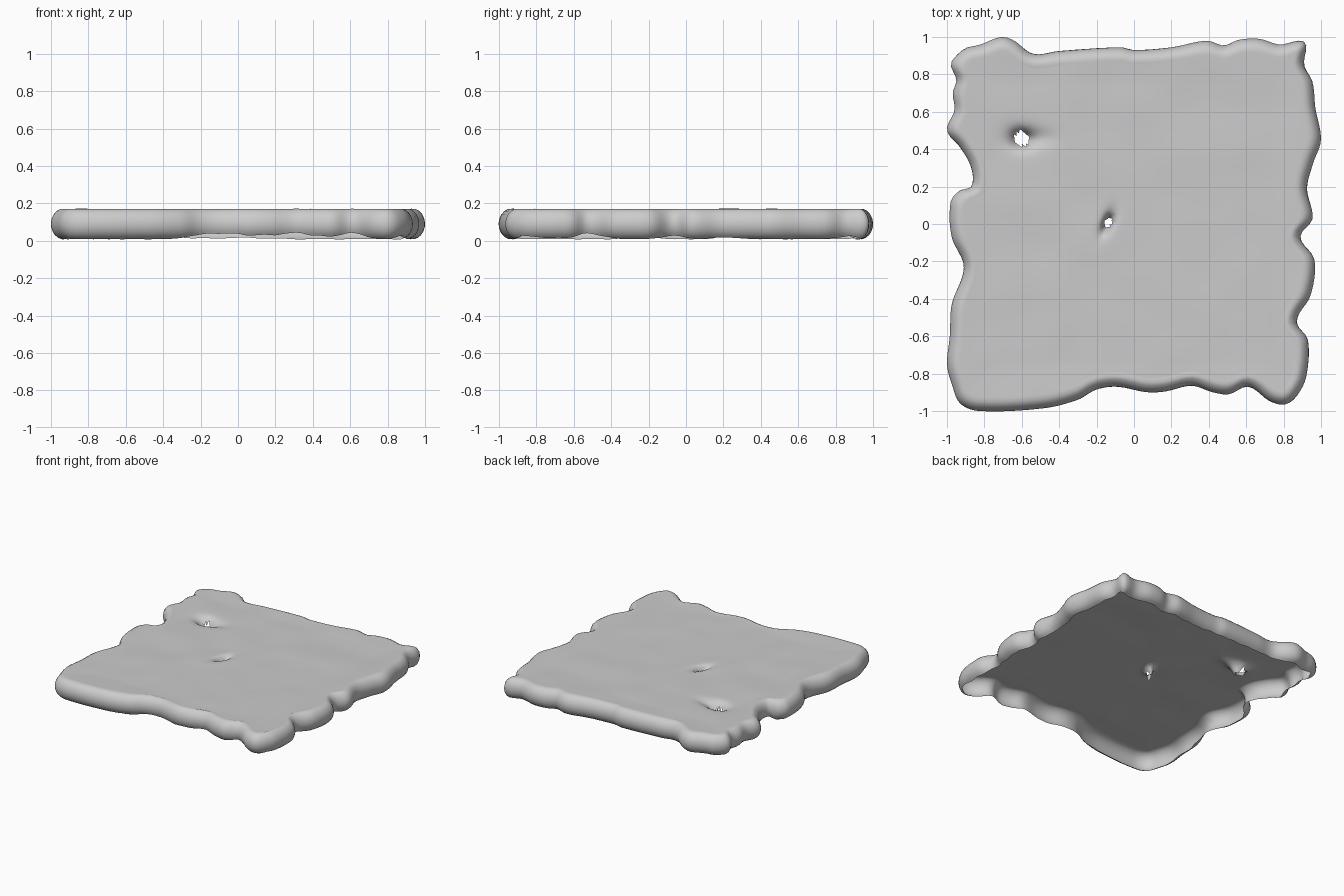
import bpy, bmesh, math
from mathutils import Vector, noise

if "Cube" in bpy.data.objects:
    bpy.data.objects.remove(bpy.data.objects["Cube"])

# Ragged outline seen from above, clockwise from the back left corner
OUTLINE = [
    (-.96, .89), (-.9, .94), (-.82, .96), (-.71, 1), (-.64, .98), (-.54, .91), (-.4, .925),
    (-.07, .945), (0, .93), (.2, .945), (.39, .98), (.48, .955), (.56, .985), (.67, .99),
    (.78, .96), (.88, .98), (.92, .965), (.91, .85), (.955, .76), (.97, .62), (1, .45),
    (.96, .33), (.925, .19), (.955, .03), (.89, -.07), (.965, -.19), (.945, -.38), (.87, -.52),
    (.93, -.62), (.92, -.82), (.87, -.92), (.81, -.965), (.73, -.95), (.61, -.87), (.51, -.91),
    (.42, -.9), (.31, -.865), (.17, -.895), (.07, -.9), (-.09, -.87), (-.2, -.885), (-.3, -.94),
    (-.48, -.985), (-.83, -1), (-.93, -.96), (-.97, -.87), (-1, -.75), (-.985, -.6),
    (-.975, -.43), (-.91, -.23), (-.975, -.07), (-.98, .12), (-.93, .18), (-.87, .2),
    (-.87, .3), (-.93, .41), (-1, .5), (-.96, .61), (-.97, .7), (-.95, .77), (-.98, .85)]
# Pits: centre, hole half sizes, turn, falloff
PITS = [(-.6, .455, .032, .024, 0, .9), (-.14, .005, .011, .026, -.4, 1.0)]
N, ARC, RINGS = 280, 10, 70
ZC, RZ, RX = .09, .083, .07


def smooth_loop(ctrl, count):
    """Resample a closed curve evenly with rounded interpolation."""
    pts, n = [], len(ctrl)
    for i in range(n):
        a, b, c, d = (Vector(ctrl[(i + k) % n]) for k in (-1, 0, 1, 2))
        length = (c - b).length
        m0 = (c - a) / max((c - a).length, 1e-6) * length
        m1 = (d - b) / max((d - b).length, 1e-6) * length
        for k in range(12):
            t = k / 12
            pts.append(b * (2*t**3 - 3*t*t + 1) + m0 * (t**3 - 2*t*t + t)
                       + c * (3*t*t - 2*t**3) + m1 * (t**3 - t*t))
    dist = [0]
    for i in range(len(pts)):
        dist.append(dist[-1] + (pts[(i + 1) % len(pts)] - pts[i]).length)
    out, j = [], 0
    for k in range(count):
        s = dist[-1] * k / count
        while dist[j + 1] < s:
            j += 1
        f = (s - dist[j]) / max(dist[j + 1] - dist[j], 1e-9)
        out.append(pts[j].lerp(pts[(j + 1) % len(pts)], f))
    return out


def pit_distance(x, y, pit):
    cx, cy, a, b, turn, _ = pit
    dx, dy = x - cx, y - cy
    u = dx * math.cos(turn) + dy * math.sin(turn)
    v = -dx * math.sin(turn) + dy * math.cos(turn)
    return math.hypot(u / a, v / b)


edge = smooth_loop(OUTLINE, N)
inward = []
for i in range(N):
    t = edge[(i + 4) % N] - edge[i - 4]
    inward.append(Vector((t.y, -t.x)).normalized())

bm = bmesh.new()
rings = []

# Rounded rim: curls further under wherever the outline sticks out
for k in range(ARC + 1):
    ring = []
    for i, p in enumerate(edge):
        out = min(max((max(abs(p.x), abs(p.y)) - .85) / .12, 0), 1)
        low = -math.radians(28 + 52 * out + 8 * noise.noise((p.x * 14, p.y * 14, 3)))
        ang = low + (math.pi / 2 - low) * k / ARC
        q = p + inward[i] * RX * (1 - math.cos(ang))
        ring.append(bm.verts.new((q.x, q.y, ZC + RZ * math.sin(ang))))
    rings.append(ring)

# Top sheet, with gentle unevenness
for r in range(1, RINGS):
    s = 1 - r / RINGS
    rings.append([bm.verts.new((v.co.x * s, v.co.y * s, v.co.z)) for v in rings[ARC]])
centre = bm.verts.new((0, 0, ZC + RZ))
for a, b in zip(rings, rings[1:]):
    for i in range(N):
        j = (i + 1) % N
        bm.faces.new((a[j], a[i], b[i], b[j]))
for i in range(N):
    bm.faces.new((rings[-1][(i + 1) % N], rings[-1][i], centre))

for ring in rings[ARC:] + [[centre]]:
    for v in ring:
        x, y = v.co.x, v.co.y
        fade = min(max(1 - max(abs(x), abs(y)), 0) / .25, 1)
        v.co.z += fade * (-.008 + .005 * noise.noise((x * 4, y * 4, 1)))
        # shallow hollow trailing from the larger pit
        v.co.z -= .018 * math.exp(-((x + .54) / .11)**2 - ((y - .46) / .045)**2)

# Funnel-shaped pits that open through the sheet
holes = []
for v in [v for ring in rings[ARC:] for v in ring] + [centre]:
    for pit in PITS:
        q = pit_distance(v.co.x, v.co.y, pit)
        if q < 1:
            holes.append(v)
        elif q < 9:
            v.co.z -= .085 * math.exp(-(q - 1) / pit[5])
bmesh.ops.delete(bm, geom=list(set(holes)), context='VERTS')

bm.normal_update()
if sum(f.normal.z for f in bm.faces) < 0:
    bmesh.ops.reverse_faces(bm, faces=bm.faces[:])
mesh = bpy.data.meshes.new("ragged_slab")
bm.to_mesh(mesh)
bm.free()
slab = bpy.data.objects.new("ragged_slab", mesh)
bpy.context.collection.objects.link(slab)
mesh.shade_smooth()
